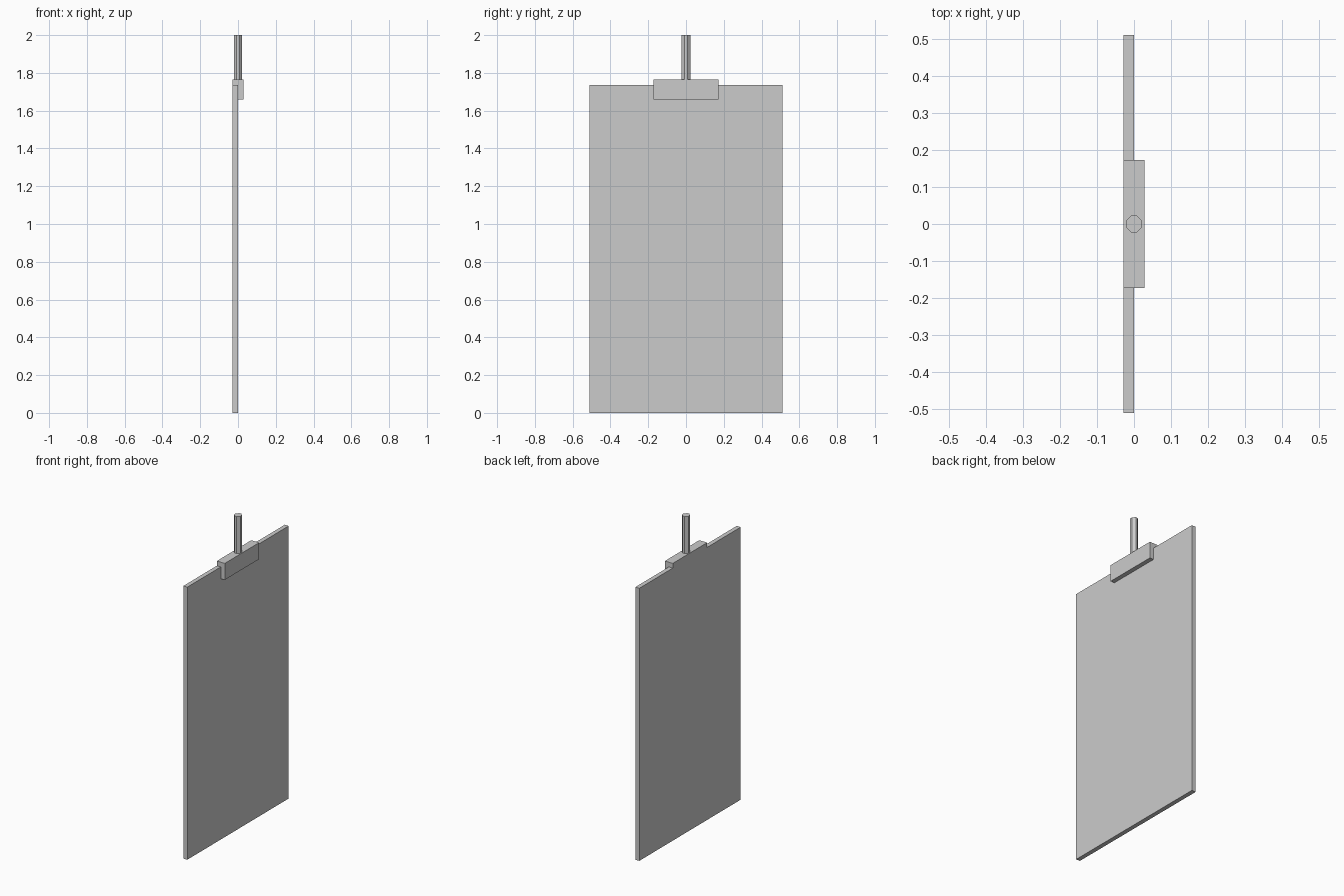
import bpy, bmesh
from mathutils import Vector

if "Cube" in bpy.data.objects:
    bpy.data.objects.remove(bpy.data.objects["Cube"])


def prism(name, points, direction):
    """Extrude a closed flat profile along a direction into a solid."""
    bm = bmesh.new()
    face = bm.faces.new([bm.verts.new(p) for p in points])
    ext = bmesh.ops.extrude_face_region(bm, geom=[face], use_keep_orig=True)
    moved = [g for g in ext["geom"] if isinstance(g, bmesh.types.BMVert)]
    bmesh.ops.translate(bm, verts=moved, vec=Vector(direction))
    bmesh.ops.recalc_face_normals(bm, faces=bm.faces)
    mesh = bpy.data.meshes.new(name)
    bm.to_mesh(mesh)
    bm.free()
    obj = bpy.data.objects.new(name, mesh)
    bpy.context.collection.objects.link(obj)
    return obj


BACK, FRONT = -0.028, 0.028
PANEL_TOP, CLAMP_TOP, CLAMP_BOTTOM = 1.735, 1.765, 1.66

# Thin hanging panel
panel = [(BACK, 0), (0, 0), (0, PANEL_TOP), (BACK, PANEL_TOP)]
prism("hanging_panel", [(x, -0.51, z) for x, z in panel], (0, 1.02, 0))

# Clamp bracket: hooks over the panel's top edge
clamp = [(BACK, PANEL_TOP), (0, PANEL_TOP), (0, CLAMP_BOTTOM),
         (FRONT, CLAMP_BOTTOM), (FRONT, CLAMP_TOP), (BACK, CLAMP_TOP)]
prism("clamp_bracket", [(x, -0.173, z) for x, z in clamp], (0, 0.346, 0))

# Eight-sided hanging rod
rod = [(0.022, -0.008), (0.022, 0.008), (0.007, 0.024), (-0.007, 0.024),
       (-0.022, 0.008), (-0.022, -0.008), (-0.007, -0.024), (0.007, -0.024)]
prism("hanging_rod", [(x, y, CLAMP_TOP) for x, y in rod], (0, 0, 2 - CLAMP_TOP))
